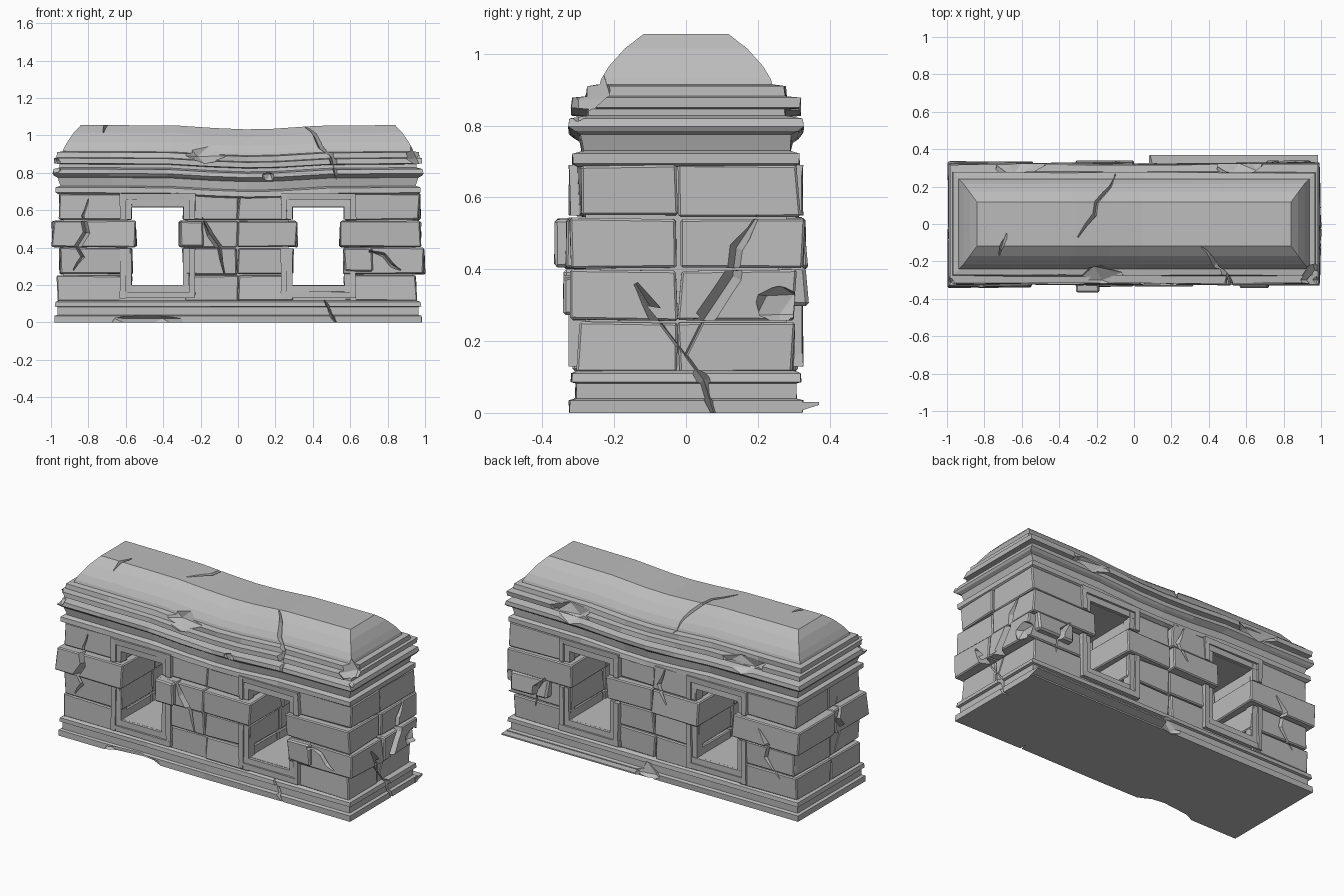
import bpy, bmesh, random
from mathutils import Vector

cube = bpy.data.objects.get("Cube")
if cube:
    bpy.data.objects.remove(cube, do_unlink=True)
rng = random.Random(7)
parts = []
scene_col = bpy.context.scene.collection
cutters = bpy.data.collections.new("cutters")
scene_col.children.link(cutters)

stone = bpy.data.materials.new("grey stone")
stone.use_nodes = True
GREY = (0.5, 0.5, 0.5, 1)
stone.diffuse_color = GREY
stone.node_tree.nodes["Principled BSDF"].inputs["Base Color"].default_value = GREY


def finish(name, bm, cutter=False):
    bmesh.ops.recalc_face_normals(bm, faces=bm.faces)
    me = bpy.data.meshes.new(name)
    bm.to_mesh(me)
    bm.free()
    me.materials.append(stone)
    ob = bpy.data.objects.new(name, me)
    if cutter:
        cutters.objects.link(ob)
        ob.hide_render = True
    else:
        scene_col.objects.link(ob)
        parts.append(ob)
    return ob


def box(name, lo, hi, jitter=0.0, bevel=0.0):
    bm = bmesh.new()
    bmesh.ops.create_cube(bm, size=1)
    for v in bm.verts:
        for i in range(3):
            v.co[i] = hi[i] if v.co[i] > 0 else lo[i]
            v.co[i] += rng.uniform(-jitter, jitter) * (0.4 if i == 2 else 1)
    if bevel:
        bmesh.ops.bevel(bm, geom=bm.edges[:], offset=bevel, segments=1, affect='EDGES')
    return finish(name, bm)


def loft(name, rings, stations, wobble=0.0):
    """Stack of rectangles (z, half length, half depth); stations = (fraction of x, sag)."""
    bm = bmesh.new()
    rows = []
    for z, hx, hy in rings:
        row = []
        for side in (-1, 1):
            line = []
            for t, sag in stations:
                w = rng.uniform(-wobble, wobble)
                line.append(bm.verts.new((t * hx, side * (hy + w), z - sag)))
            row.append(line)
        rows.append(row[0] + row[1][::-1])
    n = len(rows[0])
    for a, b in zip(rows, rows[1:]):
        for i in range(n):
            j = (i + 1) % n
            bm.faces.new((a[i], a[j], b[j], b[i]))
    for row in (rows[0], rows[-1]):
        for i in range(n // 2 - 1):
            bm.faces.new((row[i], row[i + 1], row[n - 2 - i], row[n - 1 - i]))
    return finish(name, bm)


def crack(points, normal, width=0.028, depth=0.03):
    """V-shaped zigzag groove cutter, tapered at both ends."""
    bm = bmesh.new()
    pts = [Vector(p) for p in points]
    n = Vector(normal).normalized()
    rows = []
    for i, p in enumerate(pts):
        tangent = pts[min(i + 1, len(pts) - 1)] - pts[max(i - 1, 0)]
        side = n.cross(tangent).normalized()
        w = width * (0.25 if i in (0, len(pts) - 1) else 1)
        rows.append([bm.verts.new(q) for q in
                     (p + n * 0.03 + side * w, p + n * 0.03 - side * w, p - n * depth)])
    for a, b in zip(rows, rows[1:]):
        for i in range(3):
            j = (i + 1) % 3
            bm.faces.new((a[i], a[j], b[j], b[i]))
    bm.faces.new(rows[0])
    bm.faces.new(rows[-1])
    finish("crack_cutter", bm, True)


def chip(centre, size):
    """Rough faceted lump used to break stone away."""
    bm = bmesh.new()
    bmesh.ops.create_icosphere(bm, subdivisions=1, radius=1)
    for v in bm.verts:
        v.co *= rng.uniform(0.85, 1.15)
        v.co = Vector(c + s * k for c, s, k in zip(centre, size, v.co))
    finish("chip_cutter", bm, True)


# Plinth
loft("base_moulding", [(0, .982, .325), (.035, .982, .325), (.04, .965, .307), (.082, .965, .307),
                       (.086, .98, .32), (.11, .975, .318), (.118, .955, .3)],
     [(-1, 0), (-.4, 0), (0, 0), (.5, 0), (1, 0)], 0.003)

# Loose slab edge along the back
bm = bmesh.new()
bmesh.ops.create_cube(bm, size=1)
for v in bm.verts:
    v.co = Vector((.985 if v.co.x > 0 else .08, .37 if v.co.y > 0 else .3,
                   .03 if v.co.z > 0 else (.022 if v.co.y > 0 else 0)))
finish("back_slab_edge", bm)

# Inner core around the two openings
for lo, hi in ((-.935, -.59), (-.27, .27), (.59, .935)):
    box("wall_core", (lo, -.28, .1), (hi, .28, .7))
for x in (-.43, .43):
    box("window_sill", (x - .2, -.298, .1), (x + .2, .298, .2))
    box("window_lintel", (x - .2, -.298, .615), (x + .2, .298, .7))

# Stone courses: split in front and back halves
levels = [.112, .255, .4, .545, .692]
left_end = [.965, .95, .99, .955]
right_end = [.955, .995, .975, .97]
depth = [.302, .308, .325, .303]
lip = [0, .004, .024, 0]
for c in range(4):
    z0, z1 = levels[c] + .003, levels[c + 1] - .003
    spans = [(-left_end[c], -.57 + lip[c]), (-.29 - lip[c], -.003),
             (.003, .29 + lip[c]), (.57 - lip[c], right_end[c])]
    for x0, x1 in spans:
        for side in (-1, 1):
            d = depth[c] + rng.uniform(-.008, .012)
            y0, y1 = (-d, -.022) if side < 0 else (-.018, d)
            box("wall_block", (x0, y0, z0), (x1, y1, z1), 0.008, 0.006)
box("jutting_block", (-.31, -.366, .405), (-.19, -.27, .54), 0.006, 0.008)
box("jutting_block", (.57, -.335, .275), (.72, -.27, .4), 0.008, 0.008)
box("jutting_block", (.7, .25, .3), (.95, .335, .41), 0.01, 0.01)

# Stepped window frames on both faces
for cx in (-.43, .43):
    for side in (-1, 1):
        for name, w, t, zb, zt, y in (("outer_frame", .2, .03, .13, .69, .324),
                                      ("inner_frame", .17, .032, .163, .655, .314)):
            ya, yb = sorted((side * .26, side * y))
            for s in (-1, 1):
                xa, xb = sorted((cx + s * w, cx + s * (w - t)))
                box(name + "_side", (xa, ya, zb), (xb, yb, .395), .003)
                box(name + "_side", (xa, ya, .55), (xb, yb, zt), .003)
            box(name + "_bottom", (cx - w, ya, zb), (cx + w, yb, zb + t + .004), .003)
            box(name + "_top", (cx - w, ya, zt - t - .004), (cx + w, yb, zt), .003)

# Cornice and hipped roof, sagging toward the middle
sag = [(-1, 0), (-.7, .001), (-.38, .003), (-.15, .016), (.05, .023), (.22, .02), (.5, .004), (1, 0)]
loft("cornice", [(.685, .96, .3), (.694, .975, .316), (.722, .975, .314), (.73, .95, .288),
                 (.775, .965, .295), (.785, .985, .312), (.797, .992, .326), (.82, .985, .322),
                 (.828, .955, .275), (.846, .955, .275), (.85, .985, .318), (.878, .985, .318),
                 (.882, .97, .278), (.91, .968, .275), (.915, .93, .24)], sag, 0.004)
loft("roof", [(.9, .942, .245), (.93, .932, .236), (.965, .912, .215), (1.015, .878, .17),
              (1.055, .84, .118)], sag)

# Broken patches
for centre, size in (((-.17, -.3, .93), (.17, .09, .1)), ((.98, -.3, .92), (.09, .11, .1)),
                     ((-.47, -.36, -.01), (.24, .1, .065)), ((.56, .325, .86), (.14, .08, .06)),
                     ((-.6, .325, .86), (.17, .075, .06)), ((.16, -.33, .77), (.04, .04, .05)),
                     ((.02, .35, .05), (.1, .06, .07)), ((.99, .26, .3), (.04, .07, .06)),
                     ((-.98, -.31, .84), (.04, .04, .06)), ((-.98, .31, .3), (.05, .05, .06))):
    chip(centre, size)

# Cracks in roof, walls and ends
crack([(.36, -.13, 1.05), (.41, -.18, 1.01), (.44, -.23, .94), (.5, -.28, .9), (.53, -.325, .76)],
      (0, -1, .7))
crack([(-.1, .27, .9), (-.13, .2, .98), (-.2, .12, 1.045), (-.21, .05, 1.045), (-.3, -.07, 1.05)],
      (0, .3, 1), .022)
crack([(-.68, -.05, 1.055), (-.7, -.1, 1.055), (-.72, -.17, 1.02)], (0, -.2, 1), .02)
front = (0, -1, 0)
for line in ([(-.8, .66), (-.83, .57), (-.81, .48), (-.86, .4), (-.83, .35), (-.88, .28)],
             [(-.19, .56), (-.15, .47), (-.1, .4), (-.07, .25)],
             [(.7, .38), (.78, .36), (.82, .31), (.87, .28)],
             [(.46, .12), (.49, .06), (.53, -.01)]):
    crack([(x, -.312, z) for x, z in line], front, .02)
for line in ([(-.72, .5), (-.78, .42), (-.76, .33), (-.85, .22)], [(.72, .42), (.78, .35), (.8, .22)],
             [(-.08, .68), (-.04, .58), (-.1, .48)]):
    crack([(x, .312, z) for x, z in line], (0, 1, 0), .02)
for line in ([(.2, .55), (.14, .46), (.13, .38), (.05, .26), (0, .16), (.05, .09), (.08, -.01)],
             [(-.14, .36), (-.07, .25), (0, .16)]):
    crack([(.97, y, z) for y, z in line], (1, 0, 0))
crack([(-.965, -.1, .6), (-.965, -.05, .48), (-.965, -.12, .38), (-.965, -.06, .26)], (-1, 0, 0), .022)

# Cut everything, then drop the cutters
for ob in parts:
    mod = ob.modifiers.new("weathering", 'BOOLEAN')
    mod.operation = 'DIFFERENCE'
    mod.operand_type = 'COLLECTION'
    mod.collection = cutters
    mod.solver = 'EXACT'
graph = bpy.context.evaluated_depsgraph_get()
carved = [bpy.data.meshes.new_from_object(ob.evaluated_get(graph)) for ob in parts]
for ob, me in zip(parts, carved):
    ob.modifiers.clear()
    ob.data = me
for ob in list(cutters.objects):
    bpy.data.objects.remove(ob, do_unlink=True)
bpy.data.collections.remove(cutters)
